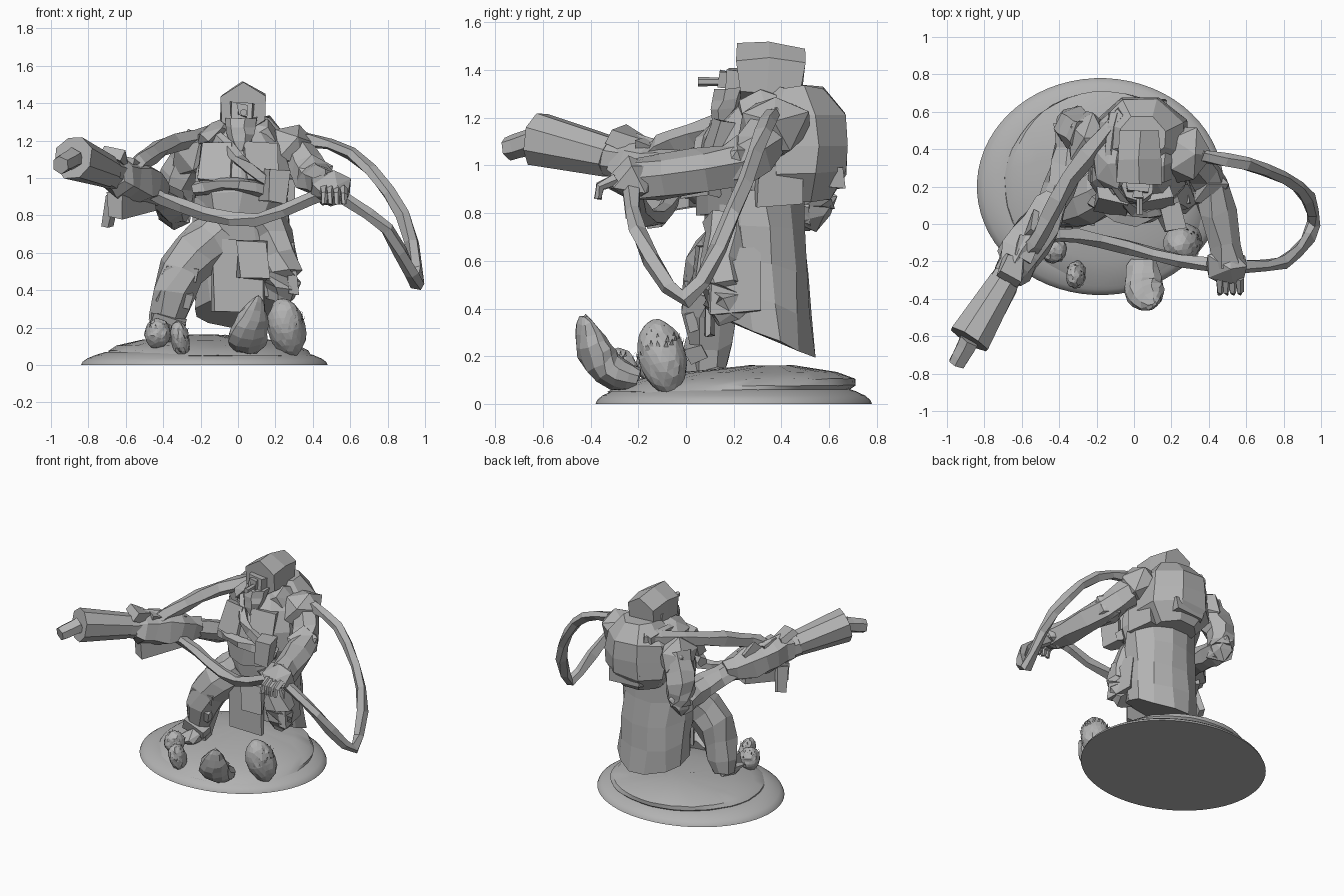
import bpy, bmesh, math, random
from mathutils import Vector, Matrix, Euler
from mathutils.geometry import interpolate_bezier

if "Cube" in bpy.data.objects:
    bpy.data.objects.remove(bpy.data.objects["Cube"])
random.seed(4)

grey = (.45, .45, .45, 1)
material = bpy.data.materials.new("plain grey")
material.use_nodes = True
material.diffuse_color = grey
material.node_tree.nodes["Principled BSDF"].inputs["Base Color"].default_value = grey


def finish(name, bm, rough=0):
    """Turn a bmesh into an object, with its corners chiselled at random."""
    for vert in bm.verts:
        vert.co += Vector([random.uniform(-rough, rough) for axis in "xyz"])
    bmesh.ops.recalc_face_normals(bm, faces=bm.faces)
    mesh = bpy.data.meshes.new(name)
    bm.to_mesh(mesh)
    bm.free()
    mesh.materials.append(material)
    part = bpy.data.objects.new(name, mesh)
    bpy.context.collection.objects.link(part)
    return part


def skin(name, rings, rough):
    """Join a row of rings into a closed surface."""
    bm = bmesh.new()
    loops = [[bm.verts.new(point) for point in ring] for ring in rings]
    for lower, upper in zip(loops, loops[1:]):
        for i in range(len(lower)):
            bm.faces.new((lower[i - 1], lower[i], upper[i], upper[i - 1]))
    bm.faces.new(loops[0])
    bm.faces.new(loops[-1])
    return finish(name, bm, rough)


def circle(sides):
    turns = [math.tau * (i + .5) / sides for i in range(sides)]
    return [(math.cos(turn), math.sin(turn)) for turn in turns]


def stack(name, base, top, width, depth, profile, sides=10, rough=.012, slant=0, levels=4):
    """Upright loft of ovals; the profile scales them, slant lowers the back hem."""
    rings = []
    for level in range(levels + 1):
        t = level / levels
        centre, scale = Vector(base).lerp(Vector(top), t), profile(t)
        rings.append([centre + Vector((width * scale * c, depth * scale * s, -slant * s * (1 - t)))
                      for c, s in circle(sides)])
    return skin(name, rings, rough)


def tube(name, points, start, end, swell=0, sides=7, rough=.015, steps=3, flat=1):
    """Tapered tube on a smooth path; swell thickens its middle, flat widens it sideways."""
    knots = [Vector(point) for point in points]
    padded = [knots[0], *knots, knots[-1]]
    path = []
    for before, a, b, after in zip(padded, padded[1:], padded[2:], padded[3:]):
        path += interpolate_bezier(a, a + (b - before) / 6, b - (after - a) / 6, b, steps + 1)[:-1]
    path.append(knots[-1])
    rings, last = [], len(path) - 1
    for i, point in enumerate(path):
        along = (path[min(i + 1, last)] - path[max(i - 1, 0)]).normalized()
        side = along.cross(Vector((0, 0, 1))).normalized()
        up = side.cross(along)
        t = i / last
        radius = start + (end - start) * t + swell * math.sin(math.pi * t)
        rings.append([point + radius * (side * c * flat + up * s) for c, s in circle(sides)])
    return skin(name, rings, rough)


def strap(name, points, radius=.037):
    return tube(name, points, radius, radius, sides=5, rough=.008)


def placed(loc, size, tilt):
    return Matrix.LocRotScale(Vector(loc), Euler(tilt), Vector(size))


def blob(name, loc, size, tilt=(0, 0, 0), rough=.02, detail=1):
    bm = bmesh.new()
    bmesh.ops.create_icosphere(bm, subdivisions=detail, radius=1, matrix=placed(loc, size, tilt))
    return finish(name, bm, rough)


def block(name, loc, size, tilt=(0, 0, 0), rough=.012):
    bm = bmesh.new()
    bmesh.ops.create_cube(bm, size=1, matrix=placed(loc, size, tilt))
    return finish(name, bm, rough)


def shaggy(name, loc, size, tilt, tufts):
    """Rounded stone covered with small upright tufts."""
    blob(name, loc, size, tilt, rough=.004, detail=3)
    bm, shape = bmesh.new(), placed(loc, size, tilt)
    for tuft in range(tufts):
        out = Vector([random.gauss(0, 1) for axis in "xyz"]).normalized()
        out.z = abs(out.z) * .7
        root, side = shape @ out, out.cross(Vector((0, 0, .01)))
        tip = root + out * .008 + Vector((0, 0, .025))
        bm.faces.new([bm.verts.new(corner) for corner in (root - side, root + side, tip)])
    finish(name + "_tufts", bm)


# Oval plinth and sloping ground
plinth = stack("plinth", (-.18, .2, 0), (-.18, .2, .07), .66, .58, lambda t: 1 - .2 * t * t, 64, 0)
ground = stack("ground", (-.15, .17, .05), (-.18, .35, .16), .54, .5, lambda t: 1 - .8 * t ** 3, 40, .003)
for part in (plinth, ground):
    bpy.context.view_layer.objects.active = part
    part.select_set(True)
    bpy.ops.object.shade_smooth_by_angle(angle=math.radians(30))
    part.select_set(False)

# Stones and a curled shell on the ground
shaggy("large_stone", (.26, -.1, .2), (.1, .1, .16), (.25, -.2, 0), 40)
shaggy("small_stone", (-.31, -.27, .14), (.05, .07, .1), (.3, -.2, 0), 14)
shaggy("corner_stone", (-.43, -.14, .17), (.07, .07, .08), (0, .2, 0), 14)
tube("curled_shell", [(.05, -.2, .1), (.05, -.33, .15), (.08, -.4, .26), (.11, -.43, .37)],
     .05, .01, .04, 10, .006, flat=1.5)

# Long coat, front apron and left thigh
stack("coat", (.03, .33, .28), (.01, .28, .9), .26, .21, lambda t: 1, 12, slant=.09)
block("front_apron", (0, .1, .48), (.27, .03, .38))
block("apron_flap", (.08, .06, .56), (.16, .04, .2), (-.1, 0, .1))
tube("left_thigh", [(.15, .2, .75), (.24, .15, .5), (.22, .2, .37)], .12, .08)
block("left_hip_plate", (.27, .2, .52), (.06, .2, .28), (0, -.1, .15))

# Bent right leg, shin plates and boot
hip, knee, foot = Vector((-.1, .2, .7)), Vector((-.3, .1, .5)), Vector((-.39, .1, .16))
tube("right_leg", [hip, knee, foot], .13, .08, .02, 8)
for t in (0, .4, .8):
    block("right_shin_plate", knee.lerp(foot, t) - Vector((0, .06, 0)), (.18, .08, .07), (.3, .2, 0))
blob("right_boot", foot - Vector((0, .07, 0)), (.08, .13, .07))

# Torso, belt and mirrored chest plates
stack("torso", (.01, .25, .8), (.03, .35, 1.3), .23, .21,
      lambda t: 1 - .5 * t ** 3 + .2 * math.sin(math.pi * t))
strap("belly_belt", [(-.23, .13, .94), (0, .02, .97), (.23, .13, .9)])
for side in (-1, 1):
    block("chest_plate", (.12 * side, .12, 1.08), (.17, .06, .22), (-.35, 0, .2 * side))
    blob("collar", (.12 * side, .33, 1.24), (.12, .15, .07), (0, .4 * side, 0))
block("side_pouch", (.2, .03, .96), (.12, .13, .17), (0, .1, .3))
block("hip_pouch", (.23, .38, .92), (.12, .18, .16), (0, .1, .2))

# Squarish back pack with its pocket
stack("back_pack", (.04, .46, .85), (.04, .46, 1.33), .27, .24,
      lambda t: 1 - .15 * t - .4 * (2 * t - 1) ** 4 + .04, 8)
block("pack_pocket", (.05, .63, .95), (.24, .06, .1))

# Ridged hood, neck, face, beard and pipe
tube("hood", [(.03, .22, 1.37), (.03, .34, 1.375), (.03, .49, 1.36)], .135, .125, .01, 6, .008, 1)
stack("neck", (.03, .35, 1.2), (.03, .35, 1.36), .12, .13, lambda t: 1, 8, .008)
block("face", (.02, .2, 1.34), (.12, .06, .12))
block("nose", (.02, .16, 1.36), (.04, .05, .06))
stack("beard", (.02, .14, 1.15), (.02, .2, 1.32), .09, .08, lambda t: .4 + .6 * t ** .5, 7, .008)
tube("pipe", [(.03, .22, 1.35), (.03, .05, 1.35)], .016, .02, sides=6, rough=0)

# Left arm, elbow guard and gauntlet
shoulder, elbow, hand = Vector((.28, .37, 1.17)), Vector((.41, .2, 1)), Vector((.5, -.23, .94))
blob("left_shoulder", shoulder, (.14, .16, .14), (0, .3, 0))
blob("left_elbow_guard", elbow, (.11, .13, .11))
tube("left_arm", [shoulder, elbow, hand], .11, .085)
blob("left_hand", hand, (.13, .12, .09))
for finger in range(4):
    knuckle = hand + Vector((.035 * finger - .04, -.06, 0))
    tube("left_finger", [knuckle, knuckle + Vector((0, -.07, -.03)), knuckle + Vector((0, -.08, -.08))],
         .026, .014, sides=5, rough=.004, steps=1)

# Heavy weapon: parts placed along one line from stock to muzzle
stock, muzzle = Vector((-.42, .14, .92)), Vector((-.88, -.62, 1.11))
middle, neck = stock.lerp(muzzle, .3), stock.lerp(muzzle, .6)
tube("weapon_body", [stock, middle, stock.lerp(muzzle, .55)], .07, .09, .05, 6)
tube("barrel", [middle, neck], .08, .085, sides=8, rough=.005)
tube("flared_muzzle", [neck, muzzle], .085, .12, sides=8, rough=.005, steps=1)
tube("muzzle_tip", [muzzle, (-.95, -.75, 1.07)], .06, .05, sides=6, rough=.004)
block("weapon_magazine", middle - Vector((.01, .02, .1)), (.09, .32, .15), (.1, 0, -.54))
block("weapon_grip", (-.68, -.15, .83), (.05, .07, .17), (.2, .3, -.5))
for t in (.2, .35, .5):
    block("weapon_fin", stock.lerp(muzzle, t) + Vector((0, 0, .09)), (.1, .13, .05), (-.4, .3, -.5), .02)

# Right arm, elbow thrown back, reaching to the weapon
shoulder, elbow, grip = Vector((-.24, .45, 1.12)), Vector((-.33, .53, .82)), stock.lerp(muzzle, .2)
blob("right_shoulder", shoulder, (.14, .17, .14), (0, -.3, 0))
tube("right_upper_arm", [shoulder, (-.32, .52, .96), elbow], .12, .09)
tube("right_forearm", [elbow, (-.36, .3, .86), grip], .1, .07)
blob("right_elbow_guard", elbow, (.09, .11, .1))
blob("right_hand", grip, (.08, .09, .08))

# Straps and hoses
strap("side_loop", [(.3, .37, 1.22), (.6, .32, 1.13), (.88, .2, .8), (.96, 0, .44), (.8, -.2, .72), hand])
strap("front_strap", [hand, (.1, -.16, .78), (-.3, -.06, .85), middle])
strap("upper_strap", [(-.06, .6, 1.25), (-.34, .25, 1.19), (-.5, -.05, 1.1), (-.57, -.14, 1.05)], .05)
strap("shoulder_strap", [(-.1, .6, 1.25), (-.13, .3, 1.25), (0, .07, 1.1), (.15, .08, .98)])
